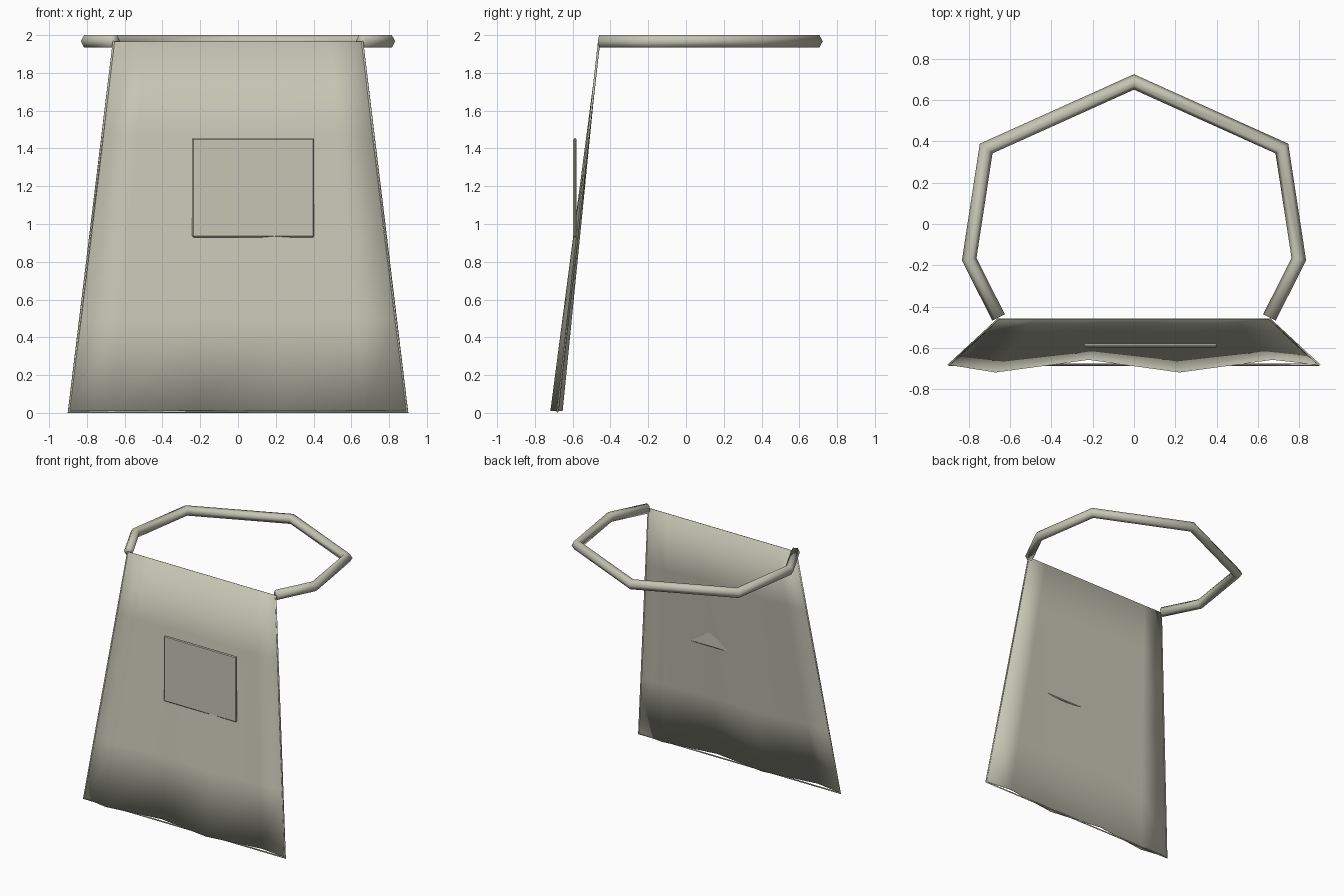
import bpy, bmesh
from mathutils import Vector

cube = bpy.data.objects.get("Cube")
if cube:
    bpy.data.objects.remove(cube)

# One cloth colour for the whole model
cloth = bpy.data.materials.new("beige_cloth")
cloth.use_nodes = True
COLOUR = (0.56, 0.56, 0.46, 1)
cloth.diffuse_color = COLOUR
cloth.node_tree.nodes["Principled BSDF"].inputs["Base Color"].default_value = COLOUR


def finish(name, bm, smooth=True):
    bmesh.ops.recalc_face_normals(bm, faces=bm.faces)
    mesh = bpy.data.meshes.new(name)
    bm.to_mesh(mesh)
    bm.free()
    mesh.materials.append(cloth)
    for poly in mesh.polygons:
        poly.use_smooth = smooth
    obj = bpy.data.objects.new(name, mesh)
    bpy.context.collection.objects.link(obj)
    return obj


def sweep(name, path, profile):
    """Sweep a cross-section along a path with mitred corners."""
    bm = bmesh.new()
    path = [Vector(p) for p in path]
    rings = []
    for i, p in enumerate(path):
        before = (p - path[i - 1]).normalized() if i else None
        after = (path[i + 1] - p).normalized() if i < len(path) - 1 else None
        before, after = before or after, after or before
        tangent = (before + after).normalized()
        up = Vector((0, 0, 1)) if abs(tangent.z) < 0.5 else Vector((0, 1, 0))
        side = tangent.cross(up).normalized()
        up = side.cross(tangent)
        stretch = 1 / max(tangent.dot(after), 0.5)
        rings.append([bm.verts.new(p + side * a * stretch + up * b) for a, b in profile])
    n = len(profile)
    for r, s in zip(rings, rings[1:]):
        for k in range(n):
            bm.faces.new((r[k], r[(k + 1) % n], s[(k + 1) % n], s[k]))
    bm.faces.new(rings[0])
    bm.faces.new(rings[-1])
    return finish(name, bm)


# Apron panel: straight top edge lofted to a wavy bottom edge
TOP, LOW, ROWS = 1.967, 0.01, 4
bottom = [(-0.892, -0.68), (-0.67, -0.716), (-0.22, -0.655),
          (0.22, -0.716), (0.67, -0.655), (0.892, -0.68)]
bm = bmesh.new()
grid = []
for r in range(ROWS + 1):
    t = r / ROWS
    inset = 0.02 * t * (1 - t)
    row = []
    for x, y in bottom:
        end = Vector((x * 0.733, -0.46, TOP))
        p = Vector((x, y, LOW)).lerp(end, t)
        p.x *= 1 - inset
        row.append(bm.verts.new(p))
    grid.append(row)
for a, b in zip(grid, grid[1:]):
    for k in range(len(a) - 1):
        bm.faces.new((a[k], a[k + 1], b[k + 1], b[k]))
panel = finish("apron_panel", bm)
solid = panel.modifiers.new("thickness", "SOLIDIFY")
solid.thickness = 0.004
solid.offset = 0

# Narrow hem cord down the sides and straight across the bottom
h = 0.006
sweep("hem_cord",
      [(-0.657, -0.46, TOP), (-0.895, -0.68, h), (0.895, -0.68, h), (0.657, -0.46, TOP)],
      [(h, 0), (0, h), (-h, 0), (0, -h)])

# Neck strap: hexagonal tube bent in an open loop
w, e, hgt = 0.034, 0.017, 0.033
half = [(0.655, -0.452), (0.797, -0.17), (0.715, 0.365)]
loop = half + [(0, 0.687)] + [(-x, y) for x, y in reversed(half)]
sweep("neck_strap", [(x, y, 2 - hgt) for x, y in loop],
      [(w, 0), (e, hgt), (-e, hgt), (-w, 0), (-e, -hgt), (e, -hgt)])

# Flat pocket, set to one side and sunk into the panel at its base
bm = bmesh.new()
bmesh.ops.create_cube(bm, size=1)
bmesh.ops.scale(bm, vec=(0.645, 0.018, 0.525), verts=bm.verts)
bmesh.ops.translate(bm, vec=(0.08, -0.588, 1.192), verts=bm.verts)
bmesh.ops.bevel(bm, geom=bm.edges[:], offset=0.006, segments=1, affect="EDGES")
finish("pocket", bm, smooth=False)
